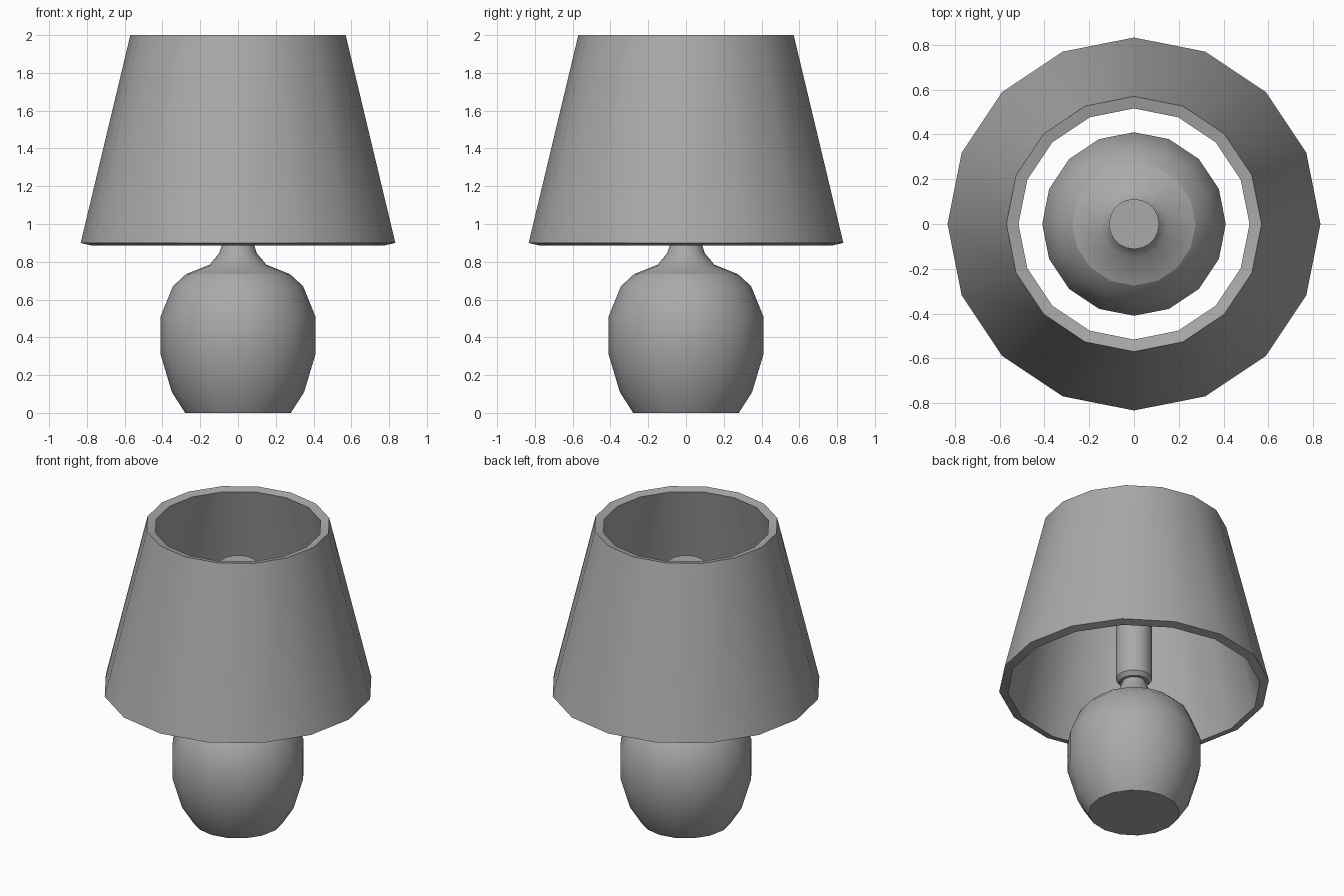
import bpy, bmesh, math

cube = bpy.data.objects.get("Cube")
if cube:
    bpy.data.objects.remove(cube, do_unlink=True)

grey = bpy.data.materials.new("plain_grey")
grey.use_nodes = True
colour = (0.4, 0.4, 0.4, 1)
grey.diffuse_color = colour
grey.node_tree.nodes["Principled BSDF"].inputs["Base Color"].default_value = colour


def lathe(name, profile, sides, closed=False, crease=None):
    """Revolve (radius, height) points; closed joins the last ring to the first,
    otherwise both ends are capped. crease is the height of a sharp ring."""
    bm = bmesh.new()
    rings = []
    for r, z in profile:
        angles = [math.tau * i / sides for i in range(sides)]
        rings.append([bm.verts.new((r * math.cos(a), r * math.sin(a), z)) for a in angles])
    pairs = list(zip(rings, rings[1:]))
    if closed:
        pairs.append((rings[-1], rings[0]))
    else:
        bm.faces.new(rings[0])
        bm.faces.new(rings[-1])
    for low, high in pairs:
        for i in range(sides):
            j = (i + 1) % sides
            bm.faces.new((low[i], low[j], high[j], high[i]))
    bmesh.ops.recalc_face_normals(bm, faces=bm.faces)
    mesh = bpy.data.meshes.new(name)
    bm.to_mesh(mesh)
    bm.free()
    mesh.materials.append(grey)
    obj = bpy.data.objects.new(name, mesh)
    bpy.context.collection.objects.link(obj)
    bpy.ops.object.select_all(action="DESELECT")
    obj.select_set(True)
    bpy.context.view_layer.objects.active = obj
    bpy.ops.object.shade_smooth_by_angle(angle=math.radians(35))
    if crease is not None:
        for e in mesh.edges:
            if all(abs(mesh.vertices[v].co.z - crease) < 0.001 for v in e.vertices):
                e.use_edge_sharp = True
    return obj


# Rounded pot base with narrowing neck
lathe("base", [(0.28, 0), (0.35, 0.11), (0.41, 0.31), (0.41, 0.51), (0.345, 0.67),
               (0.275, 0.735), (0.15, 0.785), (0.1, 0.845), (0.085, 0.89),
               (0.072, 0.92), (0.072, 0.96)], 16, crease=0.735)

# Upright bulb holder with a bevelled lower edge
lathe("bulb_holder", [(0.09, 0.925), (0.112, 0.95), (0.112, 1.74)], 20)

# Thick tapered shade, open at both ends
lathe("lampshade", [(0.833, 0.9), (0.57, 2), (0.516, 1.987), (0.779, 0.887)], 16, closed=True)
